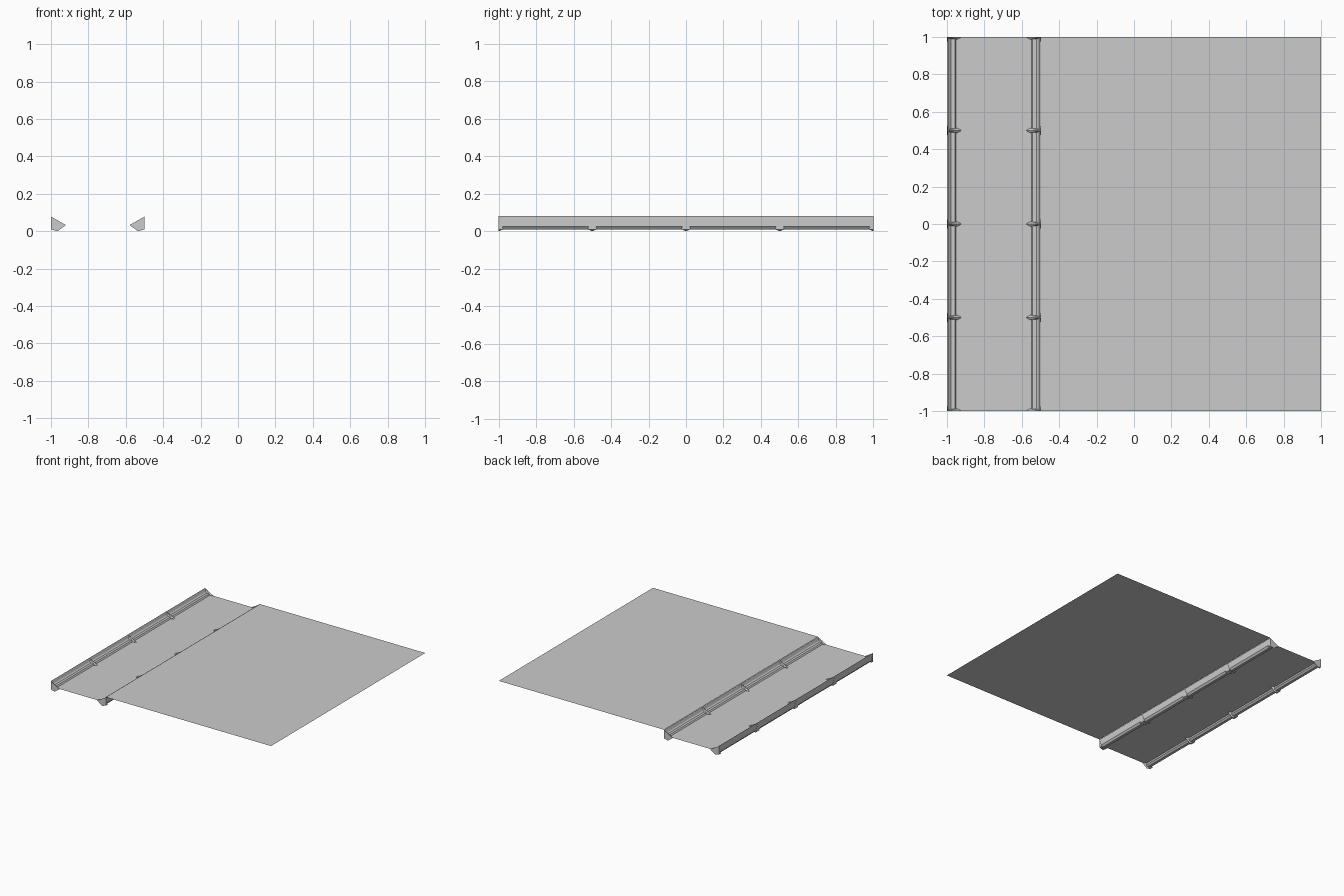
import bpy
import bmesh

cube = bpy.data.objects.get("Cube")
if cube:
    bpy.data.objects.remove(cube, do_unlink=True)

grey = bpy.data.materials.new("light_grey")
grey.use_nodes = True
grey.diffuse_color = (0.6, 0.6, 0.6, 1)
grey.node_tree.nodes["Principled BSDF"].inputs["Base Color"].default_value = (0.6, 0.6, 0.6, 1)


def finish(name, bm):
    bmesh.ops.recalc_face_normals(bm, faces=bm.faces)
    mesh = bpy.data.meshes.new(name)
    bm.to_mesh(mesh)
    bm.free()
    mesh.materials.append(grey)
    obj = bpy.data.objects.new(name, mesh)
    bpy.context.collection.objects.link(obj)
    return obj


def sheet(name, x0, x1, z):
    bm = bmesh.new()
    corners = [(x0, -1, z), (x1, -1, z), (x1, 1, z), (x0, 1, z)]
    bm.faces.new([bm.verts.new(c) for c in corners])
    bm.normal_update()
    return finish(name, bm)


def rail(name, x, side):
    # Thin upright wall rolling into a rounded foot
    profile = [(.002, .08), (.002, .025), (.014, .01), (.035, .01), (.048, .022),
               (.05, .034), (.042, .046), (.022, .046), (.012, .055)]
    bm = bmesh.new()
    face = bm.faces.new([bm.verts.new((x + side * u, -1, z)) for u, z in profile])
    new = bmesh.ops.extrude_face_region(bm, geom=[face])["geom"]
    bmesh.ops.translate(bm, vec=(0, 2, 0), verts=[g for g in new if isinstance(g, bmesh.types.BMVert)])
    finish(name, bm)


def bracket(name, x, side, y):
    # Pointed gusset, halved where it meets the end of the channel
    lo, hi = max(y - .025, -1), min(y + .025, 1)
    points = [(0, y, .078), (.08, y, .033), (.035, y, 0),
              (0, lo, .01), (0, hi, .01), (.055, (lo + y) / 2, .04), (.055, (hi + y) / 2, .04)]
    bm = bmesh.new()
    verts = [bm.verts.new((x + side * u, v, z)) for u, v, z in points]
    hull = bmesh.ops.convex_hull(bm, input=verts)
    spare = {v for v in hull["geom_interior"] + hull["geom_unused"] if isinstance(v, bmesh.types.BMVert)}
    bmesh.ops.delete(bm, geom=list(spare), context="VERTS")
    finish(name, bm)


# Flat sheets
sheet("ground_sheet", -.5, 1, .08)
sheet("channel_floor", -.955, -.545, .035)

# Rails and their brackets
for label, x, side in (("outer", -1, 1), ("inner", -.5, -1)):
    rail(label + "_rail", x, side)
    for i in range(5):
        bracket(f"{label}_bracket_{i + 1}", x, side, -1 + i * .5)
